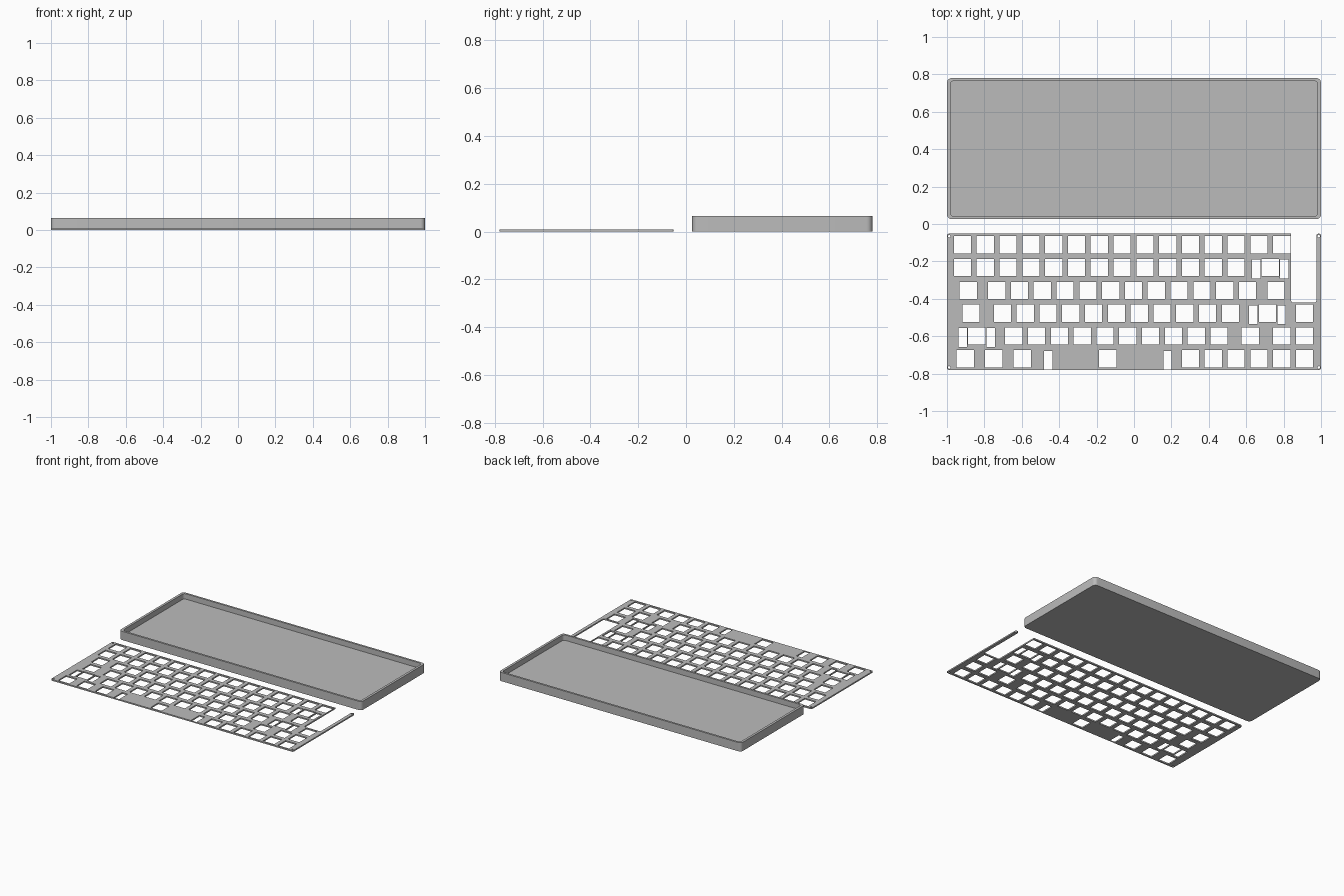
import bpy
from math import cos, sin, pi

cube = bpy.data.objects.get("Cube")
if cube:
    bpy.data.objects.remove(cube, do_unlink=True)

grey = bpy.data.materials.new("light_grey")
grey.use_nodes = True
grey.diffuse_color = (0.5, 0.5, 0.5, 1)
grey.node_tree.nodes["Principled BSDF"].inputs["Base Color"].default_value = (0.5, 0.5, 0.5, 1)


def rounded(corners, steps=6):
    """Outline from (x, y, radius) right-angled corners."""
    pts, n = [], len(corners)
    unit = lambda a, b: ((b[0] > a[0] + 1e-6) - (b[0] < a[0] - 1e-6),
                         (b[1] > a[1] + 1e-6) - (b[1] < a[1] - 1e-6))
    for i, (x, y, r) in enumerate(corners):
        if r == 0:
            pts.append((x, y))
            continue
        p = unit((x, y), corners[i - 1])
        q = unit((x, y), corners[(i + 1) % n])
        for k in range(steps + 1):
            a = k / steps * pi / 2
            u, v = r * (1 - sin(a)), r * (1 - cos(a))
            pts.append((x + p[0] * u + q[0] * v, y + p[1] * u + q[1] * v))
    return pts


def rect(x, y, w, d, r=0):
    return rounded([(x + sx * w / 2, y + sy * d / 2, r)
                    for sx, sy in ((-1, -1), (1, -1), (1, 1), (-1, 1))])


def circle(x, y, r, n=16):
    return [(x + r * cos(2 * pi * i / n), y + r * sin(2 * pi * i / n)) for i in range(n)]


def slab(name, loops, z0, z1):
    """Flat solid: the first loop is the outline, the others are holes."""
    curve = bpy.data.curves.new(name, 'CURVE')
    curve.dimensions = '2D'
    curve.fill_mode = 'BOTH'
    curve.extrude = (z1 - z0) / 2
    for loop in loops:
        spline = curve.splines.new('POLY')
        spline.points.add(len(loop) - 1)
        spline.use_cyclic_u = True
        for point, (x, y) in zip(spline.points, loop):
            point.co = (x, y, 0, 1)
    obj = bpy.data.objects.new(name, curve)
    bpy.context.collection.objects.link(obj)
    obj.location.z = (z0 + z1) / 2
    bpy.ops.object.select_all(action='DESELECT')
    obj.select_set(True)
    bpy.context.view_layer.objects.active = obj
    bpy.ops.object.convert(target='MESH')
    obj = bpy.context.object
    # Weld the caps to the sides
    bpy.ops.object.mode_set(mode='EDIT')
    bpy.ops.mesh.select_all(action='SELECT')
    bpy.ops.mesh.remove_doubles(threshold=0.0002)
    bpy.ops.mesh.normals_make_consistent(inside=False)
    bpy.ops.object.mode_set(mode='OBJECT')
    obj.data.materials.clear()
    obj.data.materials.append(grey)
    bpy.ops.object.shade_smooth_by_angle()
    return obj


# Key plate: columns of each row in key units, and the wide keys with stabilisers
PITCH, KEY = 0.1219, 0.092
rows = [
    [*range(15)],
    [*range(13), 13.5],
    [0.25, *[1.5 + i for i in range(12)], 13.75],
    [0.375, *[1.75 + i for i in range(11)], 13.375, 15],
    [0.625, *[2.25 + i for i in range(10)], 12.625, 14, 15],
    [0.125, 1.375, 2.625, 6.375, *range(10, 16)],
]
stabilised = {(1, 13.5): 0.075, (3, 13.375): 0.075, (4, 0.625): 0.075, (5, 6.375): 0.319}

# Plate outline with the open notch at the back right
FRONT, BACK = -0.78, -0.052
outline = rounded([(-1, FRONT, 0.01), (1, FRONT, 0.01), (1, BACK, 0.009), (0.975, BACK, 0.009),
                   (0.975, -0.421, 0.012), (0.84, -0.421, 0.012), (0.84, BACK, 0), (-1, BACK, 0.01)])
loops = [outline]
for r, row in enumerate(rows):
    y = -0.111 - r * PITCH
    for u in row:
        x = -0.917 + u * PITCH
        loops.append(rect(x, y, KEY, KEY))
        reach = stabilised.get((r, u))
        if reach:
            for side in (-1, 1):
                loops.append(rect(x + side * reach, y - 0.008, 0.045, 0.1))
for sx in (-1, 1):
    for y in (FRONT + 0.013, BACK - 0.013):
        loops.append(circle(sx * 0.988, y, 0.007))
slab("key_plate", loops, 0, 0.01)

# Case tray: solid block hollowed from above
case = slab("case_tray", [rect(0, 0.403, 2, 0.754, 0.025)], 0, 0.065)
cavity = slab("case_cavity_cutter", [rect(0, 0.403, 1.964, 0.724, 0.02)], 0.025, 0.1)
cut = case.modifiers.new("hollow", 'BOOLEAN')
cut.object = cavity
cut.solver = 'EXACT'
bpy.ops.object.select_all(action='DESELECT')
case.select_set(True)
bpy.context.view_layer.objects.active = case
bpy.ops.object.modifier_apply(modifier=cut.name)
bpy.data.objects.remove(cavity, do_unlink=True)
bpy.ops.object.shade_smooth_by_angle()
